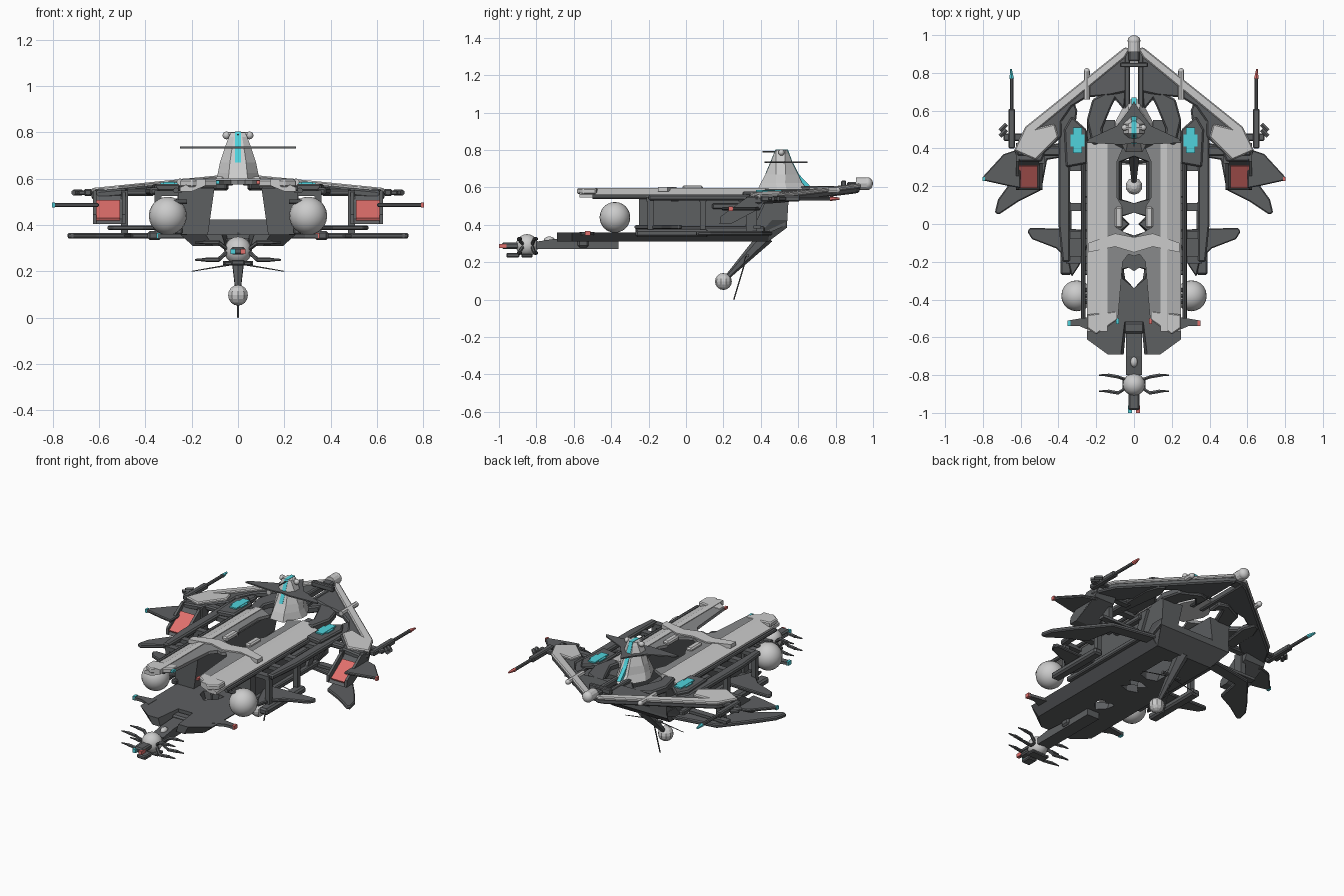
import bpy, bmesh
from mathutils import Vector, Matrix


def material(name, col):
    m = bpy.data.materials.new(name)
    m.diffuse_color = (*col, 1)
    return m


DARK = material("dark_grey", (0.11, 0.115, 0.12))
MID = material("mid_grey", (0.25, 0.255, 0.26))
RED = material("red", (0.75, 0.16, 0.15))
CYAN = material("cyan", (0.08, 0.65, 0.72))


def finish(name, bm, mat=None, mir=False, bevel=0, smooth=False):
    bmesh.ops.recalc_face_normals(bm, faces=bm.faces)
    me = bpy.data.meshes.new(name)
    bm.to_mesh(me)
    bm.free()
    ob = bpy.data.objects.new(name, me)
    bpy.context.collection.objects.link(ob)
    if mat:
        me.materials.append(mat)
    if smooth:
        for p in me.polygons:
            p.use_smooth = True
    if bevel:
        b = ob.modifiers.new("bevel", 'BEVEL')
        b.width, b.segments, b.angle_limit = bevel, 1, 0.6
    if mir:
        ob.modifiers.new("mirror", 'MIRROR').use_mirror_merge = False
    return ob


# Extrude a 2D outline along an axis: z uses (x,y), y uses (x,z), x uses (y,z)
def prism(name, pts, axis, lo, hi, mat=None, mir=False, bevel=0, warp=None):
    put = {'z': lambda a, b, t: (a, b, t), 'y': lambda a, b, t: (a, t, b),
           'x': lambda a, b, t: (t, a, b)}[axis]
    bm = bmesh.new()
    r0 = [bm.verts.new(put(*p, lo)) for p in pts]
    r1 = [bm.verts.new(put(*p, hi)) for p in pts]
    bm.faces.new(r0)
    bm.faces.new(r1)
    n = len(pts)
    for i in range(n):
        j = (i + 1) % n
        bm.faces.new((r0[i], r0[j], r1[j], r1[i]))
    if warp:
        for v in bm.verts:
            v.co = warp(*v.co)
    return finish(name, bm, mat, mir, bevel)


def box(name, x, y, z, mat=None, mir=False, bevel=0):
    return prism(name, [(x[0], y[0]), (x[1], y[0]), (x[1], y[1]), (x[0], y[1])],
                 'z', z[0], z[1], mat, mir, bevel)


def rod(name, a, b, r1, r2=None, sides=8, mat=None, mir=False):
    a, b = Vector(a), Vector(b)
    d = b - a
    bm = bmesh.new()
    bmesh.ops.create_cone(bm, cap_ends=True, segments=sides, radius1=r1,
                          radius2=r1 if r2 is None else r2, depth=d.length,
                          matrix=Matrix.Translation((a + b) / 2) @ d.to_track_quat('Z', 'Y').to_matrix().to_4x4())
    return finish(name, bm, mat, mir)


def ball(name, c, r, seg=16, rings=10, mat=None, mir=False, scale=(1, 1, 1), smooth=True):
    bm = bmesh.new()
    bmesh.ops.create_uvsphere(bm, u_segments=seg, v_segments=rings, radius=r,
                              matrix=Matrix.Translation(c) @ Matrix.Diagonal((*scale, 1)))
    return finish(name, bm, mat, mir, 0, smooth)


def droop(x, y, z):  # wings sink towards the tips
    return (x, y, z + 0.022 - 0.1 * x)


def keel(x, y, z):  # underside narrower than the deck
    return (x * min(1, 0.78 + (z - 0.31) * 4.4), y, z)


def lean(x, y, z):  # inner wall faces lean inwards at the top
    return (x - max(0, z - 0.40) * 0.18 if x < 0.2 else x, y, z)


# Lower hull: forked floor with openings, side walls, rear ramp
prism("hull_floor", [(0, -0.52), (0.05, -0.52), (0.07, -0.69), (0.14, -0.69), (0.25, -0.61),
                     (0.25, 0.44), (0, 0.44), (0, 0.36), (0.08, 0.33), (0.08, 0.13), (0, 0.11),
                     (0, 0.06), (0.08, 0.04), (0.03, 0), (0.08, -0.04), (0, -0.06), (0, -0.25),
                     (0.03, -0.23), (0.07, -0.24), (0.06, -0.29), (0, -0.34)],
      'z', 0.31, 0.36, DARK, True, 0, keel)
prism("rear_ramp", [(0.36, 0.31), (0.44, 0.31), (0.54, 0.385), (0.54, 0.425), (0.46, 0.425), (0.40, 0.36)],
      'x', -0.25, 0.25, DARK, False, 0, keel)
prism("hull_wall", [(-0.25, 0.36), (0.45, 0.36), (0.54, 0.40), (0.55, 0.56), (-0.25, 0.56)],
      'x', 0.13, 0.245, DARK, True, 0, lean)
prism("wall_brace", [(0.30, 0.36), (0.35, 0.36), (0.43, 0.53), (0.38, 0.53)], 'x', 0.24, 0.262, DARK, True)
box("wall_ledge", (0.24, 0.275), (-0.27, 0.42), (0.36, 0.39), DARK, True, 0.006)
box("wall_box", (0.24, 0.28), (0.14, 0.38), (0.485, 0.515), DARK, True, 0.006)
box("wall_rib", (0.24, 0.26), (-0.25, -0.20), (0.36, 0.54), DARK, True)

# Upper deck rails with sloping outer shoulders
prism("deck_rail", [(0.14, 0.57), (0.14, 0.598), (0.175, 0.598), (0.25, 0.562), (0.25, 0.545), (0.2, 0.545)],
      'y', -0.57, 0.44, None, True)
prism("deck_inner", [(0.14, -0.52), (0.085, -0.50), (0.06, -0.2), (0.03, -0.16), (0, -0.17), (0, -0.07),
                     (0.04, -0.05), (0.09, -0.02), (0.09, 0.05), (0.06, 0.09), (0.09, 0.14),
                     (0.09, 0.33), (0.06, 0.4), (0.14, 0.44)], 'z', 0.575, 0.594, MID, True)
prism("deck_nose", [(0.09, -0.51), (0.20, -0.585), (0.25, -0.55), (0.25, -0.48), (0.09, -0.46)],
      'z', 0.565, 0.596, None, True, 0.006)
prism("deck_cross", [(0, -0.15), (0.1, -0.12), (0.24, -0.15), (0.24, -0.1), (0.1, -0.05), (0, -0.07)],
      'z', 0.578, 0.602, None, True)
box("deck_block", (0.06, 0.10), (-0.02, 0.09), (0.58, 0.61), None, True, 0.008)

# Side rails, skids and cross bars
prism("side_rail", [(0.33, 0.68), (0.37, 0.66), (0.40, 0.58), (0.40, 0.0), (0.38, -0.2), (0.34, -0.2),
                    (0.34, 0.3), (0.30, 0.6)], 'z', 0.53, 0.562, DARK, True, 0.008)
prism("side_panel", [(0.25, 0.32), (0.36, 0.30), (0.37, 0.5), (0.33, 0.57), (0.25, 0.5)],
      'z', 0.545, 0.578, DARK, True, 0.008)
box("cyan_panel", (0.275, 0.322), (0.375, 0.51), (0.573, 0.586), CYAN, True)
box("cyan_panel_wide", (0.262, 0.335), (0.41, 0.475), (0.573, 0.584), CYAN, True)
box("skid", (0.33, 0.39), (-0.27, 0.12), (0.335, 0.375), DARK, True, 0.01)
rod("inner_pipe", (0.268, -0.5, 0.55), (0.268, 0.35, 0.55), 0.012, mat=DARK, mir=True)
for y in (-0.19, -0.06, 0.09, 0.3):
    box("rail_bar", (0.24, 0.36), (y - 0.02, y + 0.02), (0.525, 0.55), DARK, True)
for y in (-0.19, 0.09):
    box("rail_post", (0.33, 0.36), (y - 0.015, y + 0.015), (0.36, 0.54), DARK, True)

# Side tanks
ball("side_tank", (0.303, -0.38, 0.44), 0.082, 20, 12, None, True)
for y in (-0.41, -0.38, -0.35):
    rod("tank_pipe", (0.22, y, 0.50), (0.29, y, 0.50), 0.01, mat=DARK, mir=True)

# Rear delta wing, light edge and dark inner plates
prism("delta_wing", [(0.02, 0.93), (0.07, 0.91), (0.57, 0.51), (0.635, 0.39), (0.61, 0.33), (0.49, 0.33),
                     (0.47, 0.38), (0.385, 0.46), (0.385, 0.54), (0.33, 0.62), (0.25, 0.67), (0.13, 0.68),
                     (0.04, 0.70), (0.02, 0.82)], 'z', 0.552, 0.587, DARK, True, 0.008, droop)
prism("wing_edge", [(0.02, 0.93), (0.05, 0.935), (0.575, 0.515), (0.635, 0.39), (0.52, 0.34), (0.48, 0.38),
                    (0.40, 0.46), (0.42, 0.53), (0.50, 0.51), (0.05, 0.88)],
      'z', 0.58, 0.601, None, True, 0.006, droop)
prism("rear_arch", [(0.04, 0.7), (0.1, 0.72), (0.22, 0.66), (0.25, 0.55), (0.22, 0.42), (0.15, 0.42),
                    (0.17, 0.50), (0.12, 0.62), (0.1, 0.66), (0.05, 0.6)], 'z', 0.55, 0.592, DARK, True, 0.008)
box("rear_spine", (0.02, 0.05), (0.55, 0.92), (0.57, 0.608), DARK, True, 0.006)
box("tail_block", (-0.03, 0.03), (0.86, 0.93), (0.58, 0.63), DARK, False, 0.008)
box("tail_bar", (-0.075, 0.075), (0.83, 0.855), (0.605, 0.638), DARK, False, 0.005)
rod("tail_lamp", (0, 0.91, 0.62), (0, 0.97, 0.62), 0.033, sides=12)
ball("tail_lamp_cap", (0, 0.97, 0.62), 0.034, 12, 8, scale=(1, 0.88, 1))
rod("rear_stub", (0.25, 0.66, 0.585), (0.25, 0.81, 0.585), 0.016, mir=True)
ball("rear_stub_cap", (0.25, 0.81, 0.585), 0.016, 8, 6, mir=True)

# Outer pods with slanted red panels
prism("outer_pod", [(0.18, 0.405), (0.24, 0.405), (0.40, 0.49), (0.43, 0.55), (0.35, 0.55), (0.31, 0.50), (0.2, 0.425)],
      'x', 0.485, 0.625, DARK, True)
prism("red_panel", [(0.195, 0.42), (0.31, 0.498), (0.305, 0.508), (0.19, 0.43)], 'x', 0.51, 0.61, RED, True)
for x in (0.485, 0.61):
    prism("pod_cheek", [(0.18, 0.405), (0.24, 0.405), (0.4, 0.5), (0.4, 0.55), (0.33, 0.55), (0.185, 0.445)],
          'x', x, x + 0.016, DARK, True)
box("pod_bar", (0.36, 0.62), (0.36, 0.41), (0.525, 0.556), DARK, True, 0.008)
box("pod_strut", (0.475, 0.505), (0.32, 0.38), (0.35, 0.55), DARK, True)
box("pod_sill", (0.30, 0.56), (0.36, 0.40), (0.38, 0.397), DARK, True)

# Fins at three heights
prism("upper_fin", [(0.60, 0.40), (0.69, 0.37), (0.80, 0.25), (0.795, 0.23), (0.66, 0.2), (0.60, 0.19)],
      'z', 0.478, 0.495, DARK, True, 0.005)
prism("lower_wing", [(0.22, 0.46), (0.5, 0.41), (0.64, 0.24), (0.72, 0.13), (0.737, 0.06), (0.715, 0.05),
                     (0.61, 0.12), (0.49, 0.18), (0.46, 0.34), (0.22, 0.38)], 'z', 0.342, 0.366, DARK, True, 0.006)
prism("middle_fin", [(0.24, -0.03), (0.55, -0.02), (0.565, -0.04), (0.54, -0.08), (0.41, -0.13), (0.35, -0.19),
                     (0.33, -0.28), (0.29, -0.22), (0.24, -0.1)], 'z', 0.378, 0.398, DARK, True, 0.005)
prism("front_fin", [(0.22, -0.49), (0.345, -0.51), (0.345, -0.54), (0.29, -0.54), (0.22, -0.57)],
      'z', 0.345, 0.362, DARK, True)

# Rear pointing guns
rod("gun_barrel", (0.647, 0.4, 0.54), (0.647, 0.78, 0.54), 0.01, mat=DARK, mir=True)
box("gun_body", (0.63, 0.665), (0.40, 0.61), (0.525, 0.556), DARK, True, 0.006)
box("gun_mount", (0.58, 0.69), (0.44, 0.48), (0.53, 0.55), DARK, True, 0.005)
for k in (0, 0.035):
    rod("gun_clip", (0.675, 0.50 + k * 0.8, 0.54), (0.71, 0.465 + k * 0.8, 0.54), 0.013, sides=6, mat=DARK, mir=True)

# Paired lights: cyan on the left, red on the right
for s, m in ((-1, CYAN), (1, RED)):
    rod("gun_tip", (s * 0.647, 0.77, 0.54), (s * 0.652, 0.82, 0.54), 0.013, 0.006, 6, m)
    box("fin_light", sorted((s * 0.79, s * 0.803)), (0.228, 0.25), (0.475, 0.497), m)
    box("front_fin_light", sorted((s * 0.335, s * 0.352)), (-0.54, -0.51), (0.342, 0.366), m)
    box("deck_light", sorted((s * 0.08, s * 0.095)), (-0.53, -0.50), (0.578, 0.592), m)
    box("eye", sorted((s * 0.01, s * 0.032)), (-1.0, -0.96), (0.275, 0.297), m)

# Bridge tower with crossed antenna blades
bm = bmesh.new()
prev = None
for z, x, y0, y1 in ((0.58, 0.10, 0.38, 0.66), (0.625, 0.087, 0.40, 0.62), (0.67, 0.078, 0.425, 0.60),
                     (0.74, 0.055, 0.455, 0.565), (0.78, 0.04, 0.47, 0.55), (0.80, 0.03, 0.48, 0.54)):
    ym = (y0 + y1) / 2
    ring = [bm.verts.new((a * x, b, z)) for a, b in
            ((-0.45, y0), (0.45, y0), (1, ym - 0.03), (1, ym + 0.02), (0.35, y1), (-0.35, y1), (-1, ym + 0.02), (-1, ym - 0.03))]
    if prev:
        for i in range(8):
            bm.faces.new((prev[i], prev[i - 1], ring[i - 1], ring[i]))
    else:
        bm.faces.new(ring)
    prev = ring
bm.faces.new(prev)
finish("bridge_tower", bm)
prism("tower_stripe", [(0.423, 0.67), (0.453, 0.74), (0.478, 0.803), (0.545, 0.803), (0.568, 0.74), (0.604, 0.67),
                       (0.67, 0.60), (0.6, 0.61), (0.5, 0.76)], 'x', -0.012, 0.012, CYAN)
prism("antenna_blade", [(0, 0.65), (0.03, 0.6), (0.09, 0.52), (0.24, 0.45), (0.25, 0.43), (0.06, 0.42), (0, 0.43)],
      'z', 0.731, 0.739, DARK, True)
rod("tower_knob_bar", (-0.05, 0.51, 0.79), (0.05, 0.51, 0.79), 0.012)
ball("tower_knob", (0.05, 0.51, 0.787), 0.017, 8, 6, mir=True)
rod("tower_needle", (0, 0.41, 0.79), (0, 0.5, 0.79), 0.004, sides=6, mat=DARK)

# Front boom and sensor head with arms
prism("front_boom", [(-0.36, 0.27), (-0.36, 0.315), (-0.52, 0.335), (-0.7, 0.325), (-0.8, 0.31), (-0.8, 0.27)],
      'x', -0.042, 0.042, DARK)
box("boom_collar", (-0.055, 0.055), (-0.58, -0.52), (0.28, 0.345), DARK, False, 0.01)
ball("boom_dome", (0, -0.73, 0.318), 0.02, 8, 6, scale=(1, 1.5, 1))
ball("sensor_head", (0, -0.85, 0.29), 0.06)
box("head_jaw", (-0.03, 0.03), (-0.96, -0.89), (0.225, 0.25), DARK, False, 0.006)
box("head_snout", (-0.03, 0.03), (-0.985, -0.89), (0.272, 0.305), DARK, False, 0.008)
box("head_plate", (-0.06, 0.06), (-0.88, -0.82), (0.225, 0.243), DARK, False, 0.005)
for y in (-0.80, -0.885):
    for z in (0.25, 0.325):
        yi = -0.85 + (y + 0.85) * 0.5
        rod("head_arm", (0.04, yi, 0.29), (0.085, y - 0.01, z), 0.009, sides=6, mat=DARK, mir=True)
        rod("head_forearm", (0.08, y - 0.01, z), (0.14, y, z), 0.010, sides=6, mat=DARK, mir=True)
        rod("head_claw", (0.13, y, z), (0.185, y, z), 0.009, 0.004, 6, DARK, True)

# Hanging probe under the stern
rod("probe_strut", (0, 0.43, 0.34), (0, 0.21, 0.11), 0.042, 0.012, 6, DARK)
ball("probe_ball", (0, 0.2, 0.097), 0.045, 10, 8, smooth=False)
rod("probe_needle", (0, 0.325, 0.23), (0, 0.256, 0.0), 0.004, sides=5, mat=DARK)
rod("probe_whisker", (0.01, 0.32, 0.232), (0.2, 0.31, 0.2), 0.004, 0.002, 5, DARK, True)
rod("probe_bar", (-0.065, 0.33, 0.235), (0.065, 0.33, 0.235), 0.009, sides=6, mat=DARK)
